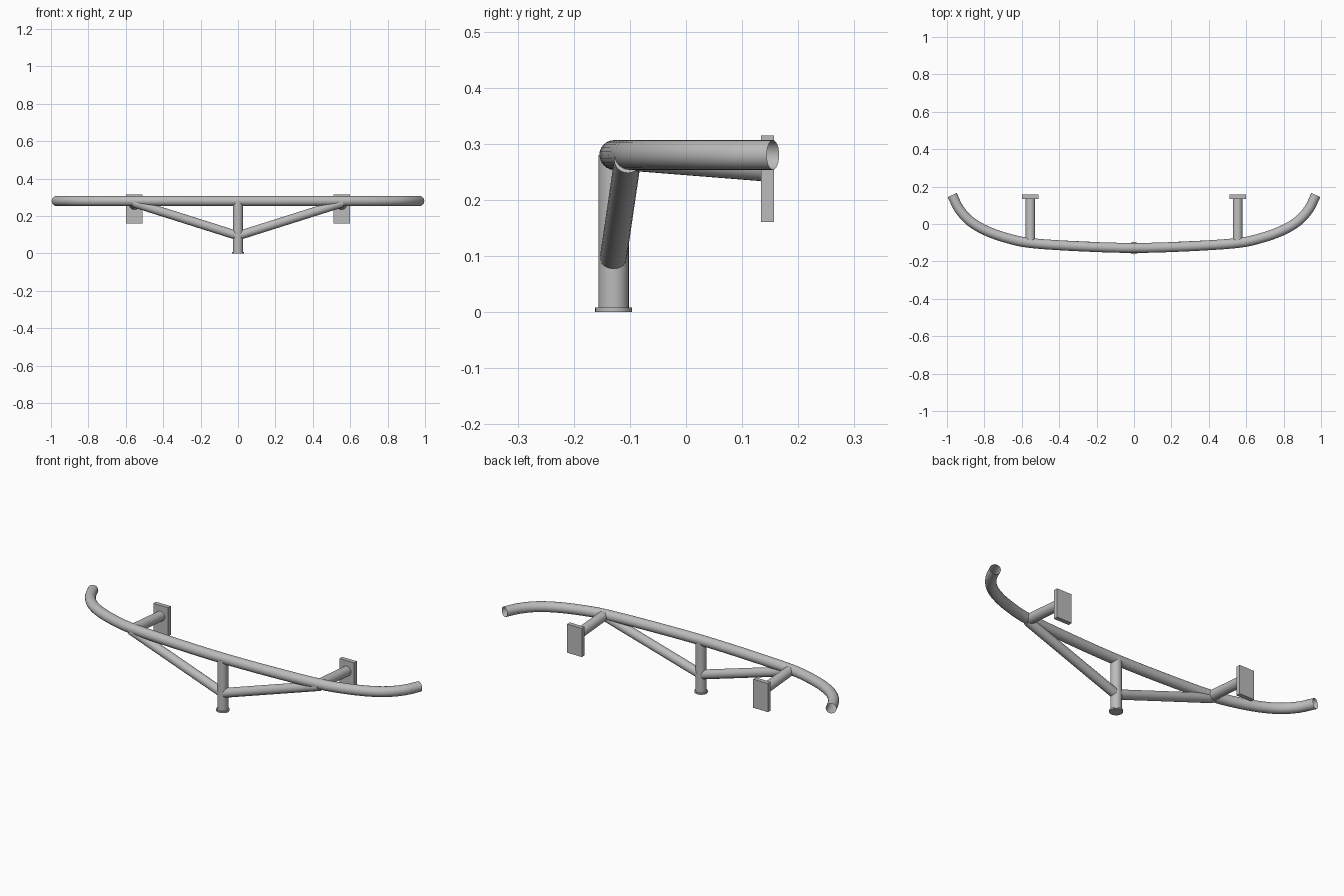
import bpy
import bmesh
import math
from mathutils import Vector

cube = bpy.data.objects.get("Cube")
if cube:
    bpy.data.objects.remove(cube, do_unlink=True)

metal = bpy.data.materials.new("grey_metal")
metal.use_nodes = True
GREY = (0.5, 0.5, 0.5, 1)
metal.diffuse_color = GREY
metal.node_tree.nodes["Principled BSDF"].inputs["Base Color"].default_value = GREY

SIDES = 24
TUBE_Z = 0.28
POST_Y = -0.129


def add_object(name, bm, smooth=True):
    bmesh.ops.recalc_face_normals(bm, faces=bm.faces)
    mesh = bpy.data.meshes.new(name)
    bm.to_mesh(mesh)
    bm.free()
    mesh.materials.append(metal)
    obj = bpy.data.objects.new(name, mesh)
    bpy.context.collection.objects.link(obj)
    if smooth:
        bpy.ops.object.select_all(action='DESELECT')
        obj.select_set(True)
        bpy.context.view_layer.objects.active = obj
        bpy.ops.object.shade_smooth_by_angle(angle=math.radians(40))
    return obj


def tube(name, path, radius, capped=False):
    """Sweep a circle along a path, mitred at each point."""
    pts = [Vector(p) for p in path]
    bm = bmesh.new()
    rings = []
    for i, p in enumerate(pts):
        along = (pts[min(i + 1, len(pts) - 1)] - pts[max(i - 1, 0)]).normalized()
        helper = Vector((0, 1, 0)) if abs(along.z) > 0.9 else Vector((0, 0, 1))
        side = along.cross(helper).normalized()
        up = side.cross(along)
        rings.append([bm.verts.new(p + radius * (side * math.cos(a) + up * math.sin(a)))
                      for a in (math.tau * k / SIDES for k in range(SIDES))])
    for a, b in zip(rings, rings[1:]):
        for k in range(SIDES):
            n = (k + 1) % SIDES
            bm.faces.new((a[k], a[n], b[n], b[k]))
    if capped:
        bm.faces.new(rings[0])
        bm.faces.new(rings[-1])
    return add_object(name, bm)


def box(name, low, high):
    bm = bmesh.new()
    bmesh.ops.create_cube(bm, size=1)
    for v in bm.verts:
        v.co = Vector([lo if c < 0 else hi for c, lo, hi in zip(v.co, low, high)])
    return add_object(name, bm, smooth=False)


def smooth_path(points, steps=4):
    """Catmull-Rom interpolation through the points."""
    p = [Vector(q) for q in points]
    p = [2 * p[0] - p[1]] + p + [2 * p[-1] - p[-2]]
    out = []
    for a, b, c, d in zip(p, p[1:], p[2:], p[3:]):
        for s in range(steps):
            t = s / steps
            out.append(0.5 * (2 * b + (c - a) * t + (2 * a - 5 * b + 4 * c - d) * t ** 2
                              + (3 * b - a - 3 * c + d) * t ** 3))
    return out + [p[-2]]


# Bowed main bar with open ends, swept back at both sides
half = [(0.28, -0.12), (0.55, -0.102), (0.68, -0.075), (0.79, -0.036),
        (0.875, 0.014), (0.935, 0.08), (0.972, 0.155)]
bar = [(-x, y, TUBE_Z) for x, y in reversed(half)] + [(0, -0.128, TUBE_Z)]
bar += [(x, y, TUBE_Z) for x, y in half]
tube("main_bar", smooth_path(bar), 0.0265)

# Central post and foot flange
tube("centre_post", [(0, POST_Y, 0.005), (0, POST_Y, TUBE_Z)], 0.027, capped=True)
tube("foot_flange", [(0, POST_Y, 0), (0, POST_Y, 0.008)], 0.033, capped=True)

# Braces, mounting arms and mounting plates on both sides
for side, s in (("left", 1), ("right", -1)):
    tube(side + "_brace", [(0, -0.13, 0.094), (s * 0.56, -0.104, 0.271)], 0.024, capped=True)
    tube(side + "_mounting_arm", [(s * 0.554, -0.1, 0.278), (s * 0.554, 0.14, 0.259)],
         0.026, capped=True)
    x0, x1 = sorted((s * 0.51, s * 0.598))
    box(side + "_mounting_plate", (x0, 0.134, 0.161), (x1, 0.157, 0.315))
